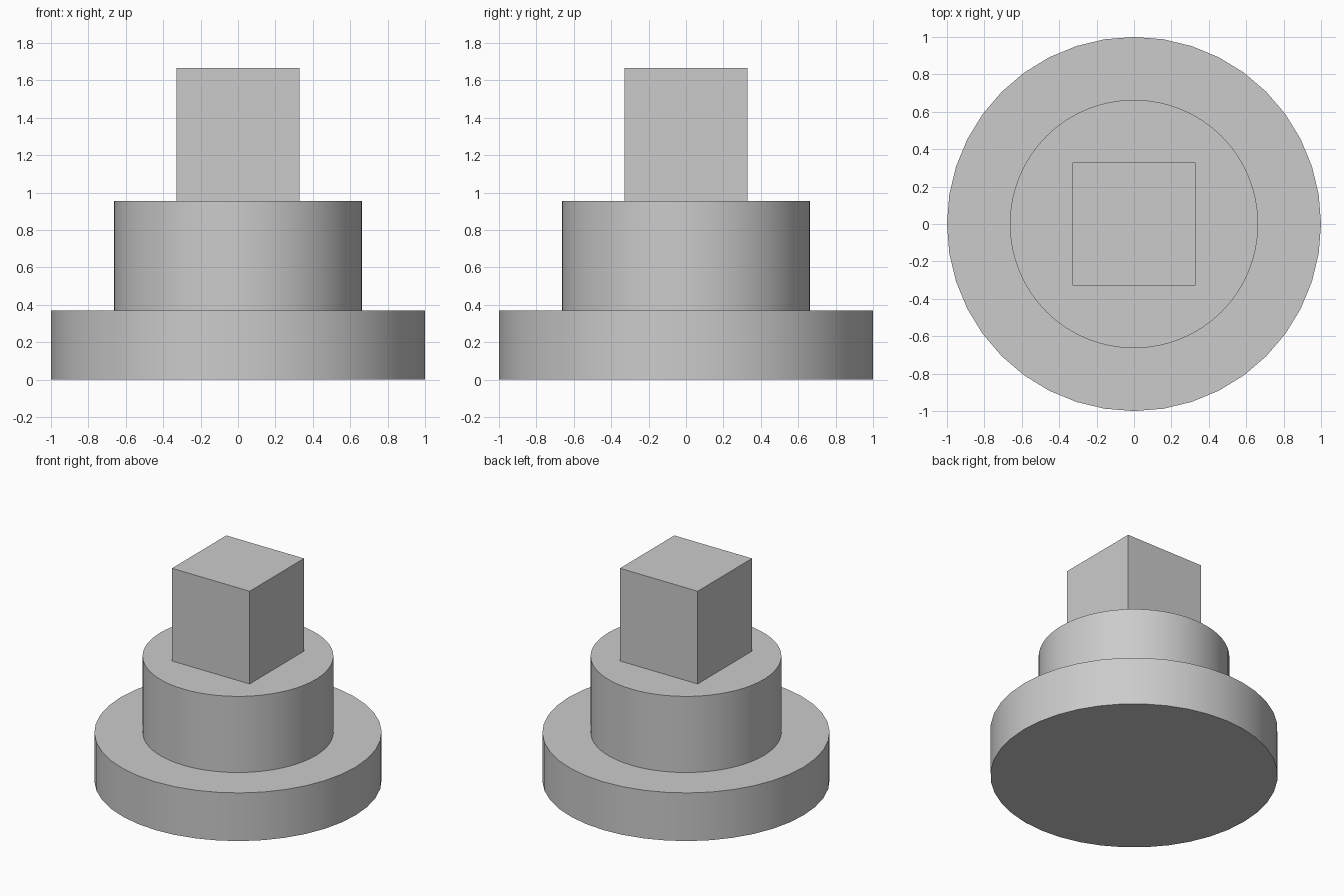
import bpy
import math

cube = bpy.data.objects.get("Cube")
if cube:
    bpy.data.objects.remove(cube, do_unlink=True)

grey = bpy.data.materials.new("plain_grey")
grey.use_nodes = True
colour = (0.6, 0.6, 0.6, 1)
grey.diffuse_color = colour
grey.node_tree.nodes["Principled BSDF"].inputs["Base Color"].default_value = colour


def finish(name):
    obj = bpy.context.object
    obj.name = name
    obj.data.materials.append(grey)
    return obj


def disc(name, radius, bottom, top, sides):
    bpy.ops.mesh.primitive_cylinder_add(
        vertices=sides, radius=radius, depth=top - bottom,
        location=(0, 0, (bottom + top) / 2))
    finish(name)
    bpy.ops.object.shade_smooth_by_angle(angle=math.radians(30))


# Wide round base and the narrower drum on it
disc("base_disc", 1.0, 0, 0.37, 40)
disc("middle_drum", 0.664, 0.37, 0.955, 64)

# Square block on top
bottom, top, width = 0.955, 1.667, 0.66
bpy.ops.mesh.primitive_cube_add(size=1, location=(0, 0, (bottom + top) / 2))
block = finish("top_block")
block.scale = (width, width, top - bottom)
